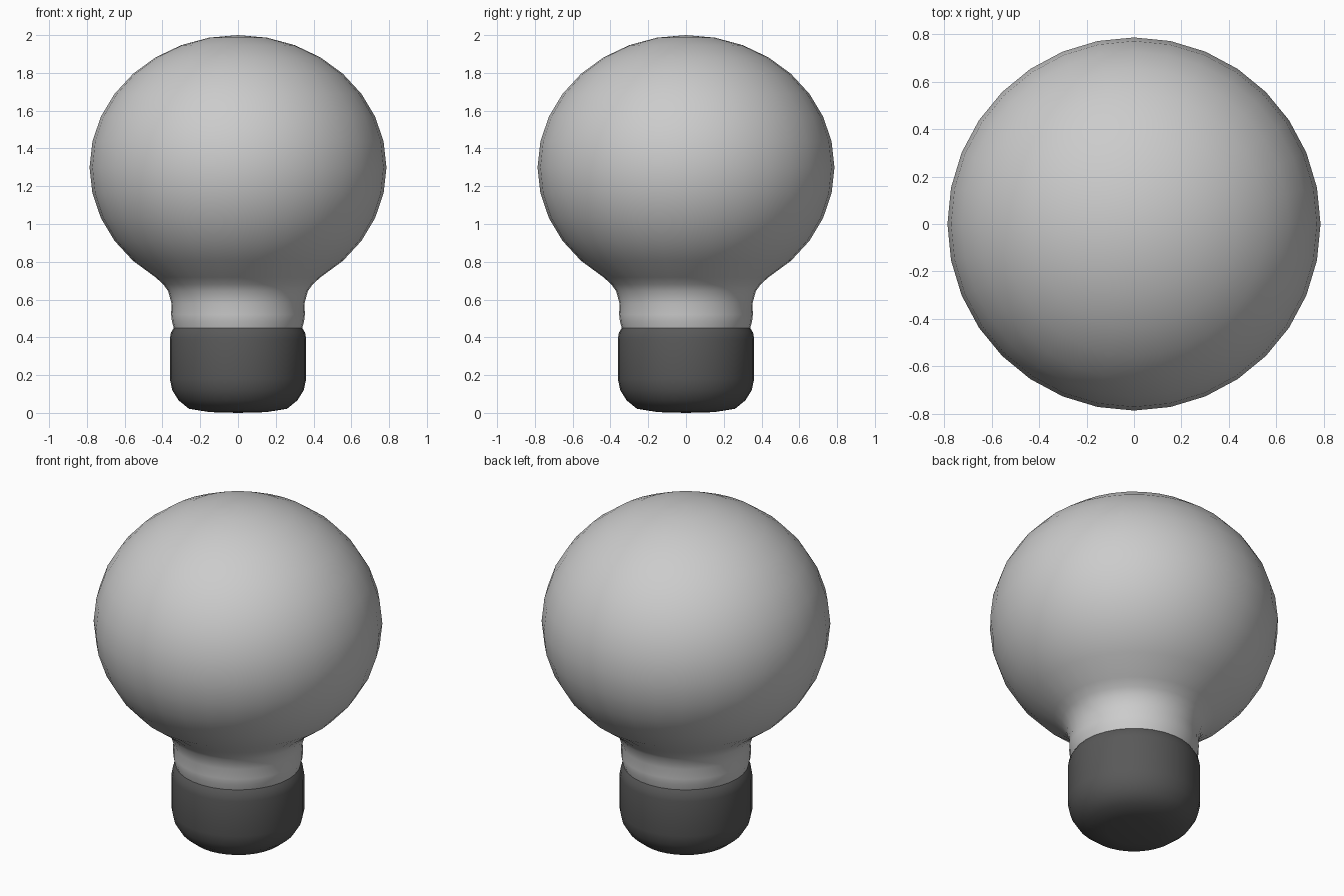
import bpy, bmesh, math

if "Cube" in bpy.data.objects:
    bpy.data.objects.remove(bpy.data.objects["Cube"])

SIDES = 32


def lathe(name, profile):
    """Revolve (radius, height) points around z; radius 0 makes a pole."""
    bm = bmesh.new()
    rings = []
    for r, z in profile:
        if r == 0:
            rings.append([bm.verts.new((0, 0, z))] * SIDES)
        else:
            rings.append([bm.verts.new((r * math.cos(2 * math.pi * i / SIDES),
                                        r * math.sin(2 * math.pi * i / SIDES), z))
                          for i in range(SIDES)])
    for low, high in zip(rings, rings[1:]):
        for i in range(SIDES):
            j = (i + 1) % SIDES
            corners = list(dict.fromkeys((low[i], low[j], high[j], high[i])))
            bm.faces.new(corners)
    for f in bm.faces:
        f.smooth = True
    mesh = bpy.data.meshes.new(name)
    bm.to_mesh(mesh)
    bm.free()
    obj = bpy.data.objects.new(name, mesh)
    bpy.context.collection.objects.link(obj)
    return obj


# Glass bulb: neck flaring into a slightly flattened globe
neck = [(0.34, 0.45), (0.35, 0.485), (0.354, 0.52), (0.352, 0.58), (0.37, 0.645)]
globe = []
for k in range(-5, 8):
    a = math.radians(11.25 * k)
    globe.append((0.786 * math.cos(a), 1.3 + 0.7 * math.sin(a)))
lathe("glass_bulb", neck + [(0.395, 0.68)] + globe + [(0, 2.0)])

# Dark base cap with rounded bottom and shoulder
base = lathe("base_cap", [(0, 0), (0.15, 0.004), (0.26, 0.022), (0.315, 0.067),
                          (0.348, 0.12), (0.361, 0.18), (0.361, 0.39),
                          (0.355, 0.425), (0.34, 0.45)])
dark = bpy.data.materials.new("dark_base")
dark.diffuse_color = (0.1, 0.1, 0.1, 1)
dark.use_nodes = True
dark.node_tree.nodes["Principled BSDF"].inputs["Base Color"].default_value = dark.diffuse_color
base.data.materials.append(dark)
